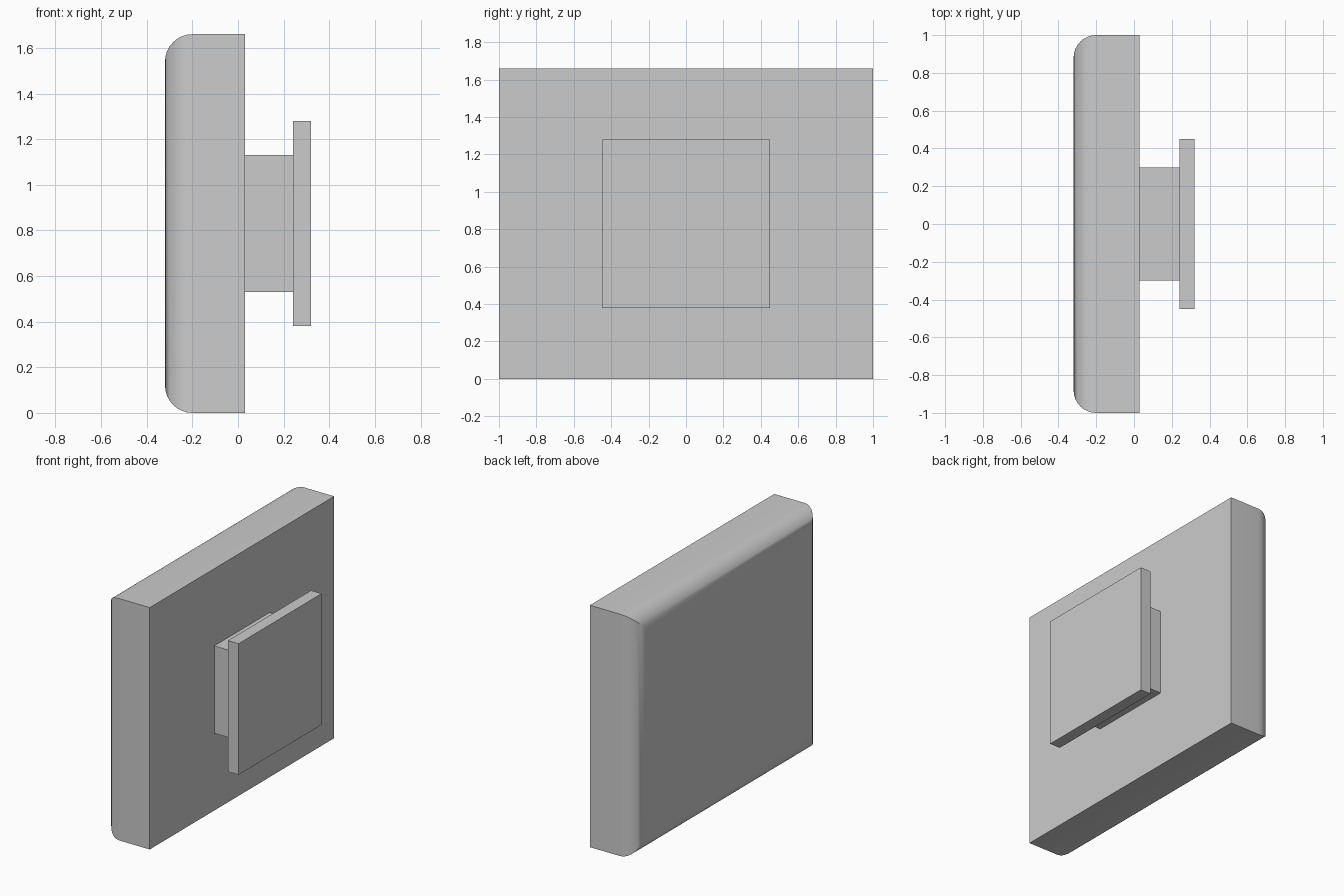
import bpy
import bmesh

cube = bpy.data.objects.get("Cube")
if cube:
    bpy.data.objects.remove(cube, do_unlink=True)

grey = bpy.data.materials.new("light grey")
grey.use_nodes = True
colour = (0.6, 0.6, 0.6, 1.0)
grey.diffuse_color = colour
grey.node_tree.nodes["Principled BSDF"].inputs["Base Color"].default_value = colour

MID_Z = 0.83


def block(name, x0, x1, width, height, round_back=0.0):
    """Box from x0 to x1, centred on y and MID_Z, with optional rounding around its -x face."""
    bm = bmesh.new()
    bmesh.ops.create_cube(bm, size=1)
    for v in bm.verts:
        v.co.x = x0 if v.co.x < 0 else x1
        v.co.y *= width
        v.co.z = MID_Z + v.co.z * height
    if round_back:
        rim = [e for e in bm.edges if all(abs(v.co.x - x0) < 1e-4 for v in e.verts)]
        bmesh.ops.bevel(bm, geom=rim, offset=round_back, segments=8,
                        profile=0.5, affect='EDGES')
    mesh = bpy.data.meshes.new(name)
    bm.to_mesh(mesh)
    bm.free()
    mesh.materials.append(grey)
    obj = bpy.data.objects.new(name, mesh)
    bpy.context.collection.objects.link(obj)
    return obj


# Main panel with a rounded rim on one face
panel = block("panel", -0.32, 0.03, 2.0, 1.66, round_back=0.12)
bpy.ops.object.select_all(action='DESELECT')
panel.select_set(True)
bpy.context.view_layer.objects.active = panel
bpy.ops.object.shade_smooth_by_angle()

# Square stem and mounting plate
block("stem", 0.03, 0.24, 0.6, 0.6)
block("mounting_plate", 0.24, 0.32, 0.9, 0.9)
